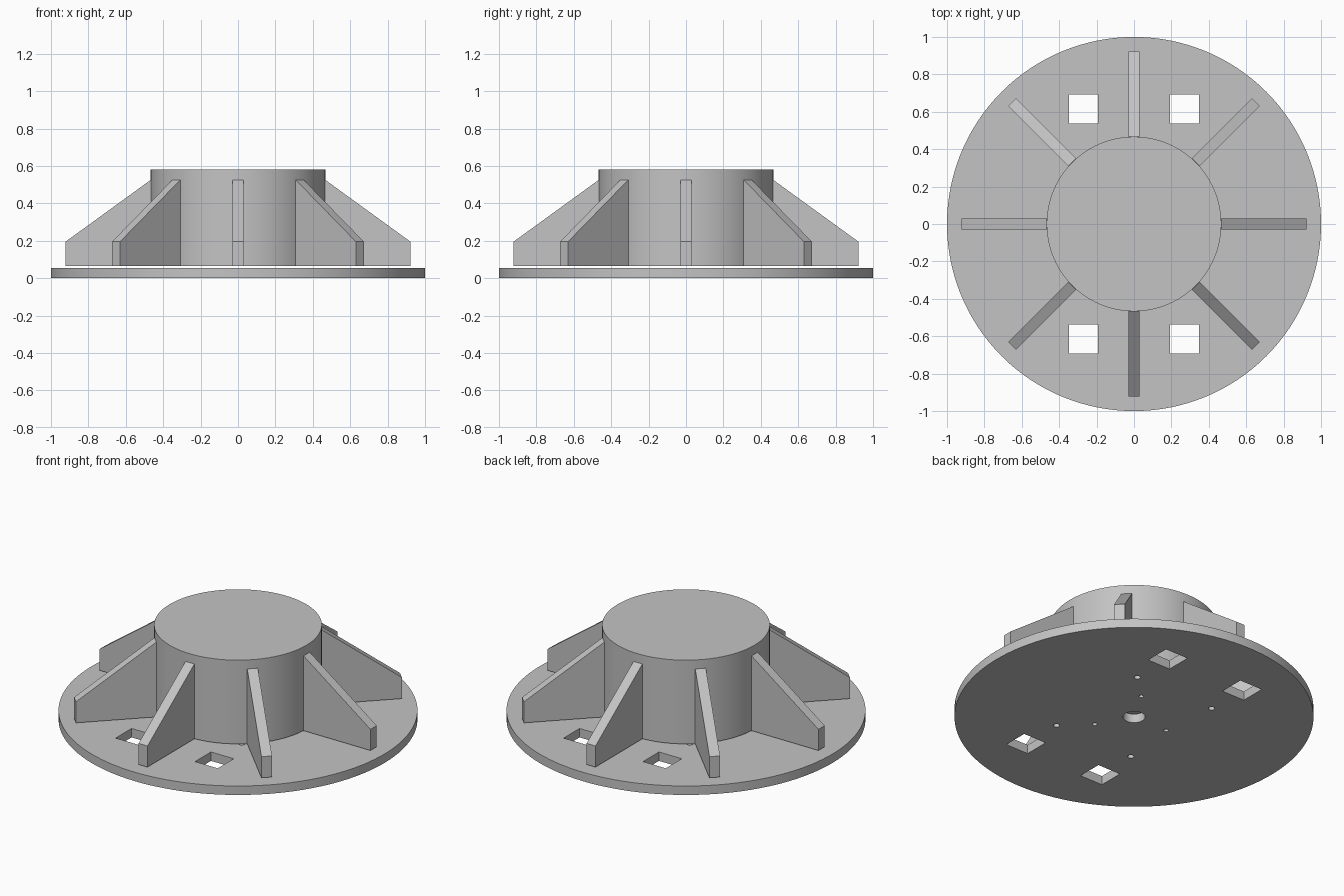
import bpy, bmesh, math
from mathutils import Matrix, Vector

if "Cube" in bpy.data.objects:
    bpy.data.objects.remove(bpy.data.objects["Cube"], do_unlink=True)

PLATE_TOP, BODY_BASE, BODY_TOP = 0.055, 0.065, 0.58
DRUM_R, FIN_R, FIN_HALF = 0.467, 0.922, 0.03

grey = bpy.data.materials.new("plain_grey")
grey.use_nodes = True
grey.diffuse_color = (0.55, 0.55, 0.55, 1)
grey.node_tree.nodes["Principled BSDF"].inputs["Base Color"].default_value = grey.diffuse_color


def make_object(name, bm):
    bmesh.ops.recalc_face_normals(bm, faces=bm.faces[:])
    mesh = bpy.data.meshes.new(name)
    bm.to_mesh(mesh)
    bm.free()
    mesh.materials.append(grey)
    obj = bpy.data.objects.new(name, mesh)
    bpy.context.collection.objects.link(obj)
    return obj


def add_cylinder(bm, radius, z0, z1, x=0, y=0, sides=96):
    bmesh.ops.create_cone(bm, cap_ends=True, segments=sides, radius1=radius, radius2=radius,
                          depth=z1 - z0, matrix=Matrix.Translation((x, y, (z0 + z1) / 2)))


def select_only(obj):
    bpy.ops.object.select_all(action='DESELECT')
    obj.select_set(True)
    bpy.context.view_layer.objects.active = obj


def smooth(obj):
    select_only(obj)
    bpy.ops.object.shade_smooth_by_angle(angle=math.radians(30))


# Base plate
bm = bmesh.new()
add_cylinder(bm, 1, 0, PLATE_TOP, sides=128)
plate = make_object("base_plate", bm)

# Cutter: square windows, bolt holes, pin holes and the centre bore
bm = bmesh.new()
for sx in (-1, 1):
    for sy in (-1, 1):
        bmesh.ops.create_cube(bm, size=1, matrix=Matrix.Translation((sx * 0.27, sy * 0.615, 0))
                              @ Matrix.Diagonal((0.155, 0.155, 0.4, 1)))
        add_cylinder(bm, 0.018, -0.2, 0.2, sx * 0.27, sy * 0.35, 24)
for i in range(3):
    a = math.radians(60 + 120 * i)
    add_cylinder(bm, 0.014, -0.2, 0.2, 0.233 * math.cos(a), 0.233 * math.sin(a), 24)
add_cylinder(bm, 0.062, -0.2, 0.2, sides=48)
cutter = make_object("plate_cutter", bm)
cutter.hide_render = True

select_only(plate)
cut = plate.modifiers.new("holes", 'BOOLEAN')
cut.operation = 'DIFFERENCE'
cut.solver = 'EXACT'
cut.object = cutter
bpy.ops.object.modifier_apply(modifier=cut.name)
bpy.data.objects.remove(cutter, do_unlink=True)
smooth(plate)

# Central drum, standing just clear of the plate
bm = bmesh.new()
add_cylinder(bm, DRUM_R, BODY_BASE, BODY_TOP)
smooth(make_object("central_drum", bm))

# Eight sloping fins around the drum
profile = [(0.45, BODY_BASE), (FIN_R, BODY_BASE), (FIN_R, 0.195), (DRUM_R, 0.525), (0.45, 0.525)]
for i in range(8):
    bm = bmesh.new()
    face = bm.faces.new([bm.verts.new((r, -FIN_HALF, z)) for r, z in profile])
    side = bmesh.ops.extrude_face_region(bm, geom=[face])
    bmesh.ops.translate(bm, vec=Vector((0, 2 * FIN_HALF, 0)),
                        verts=[v for v in side["geom"] if isinstance(v, bmesh.types.BMVert)])
    fin = make_object(f"fin_{i + 1}", bm)
    fin.rotation_euler.z = i * math.pi / 4
